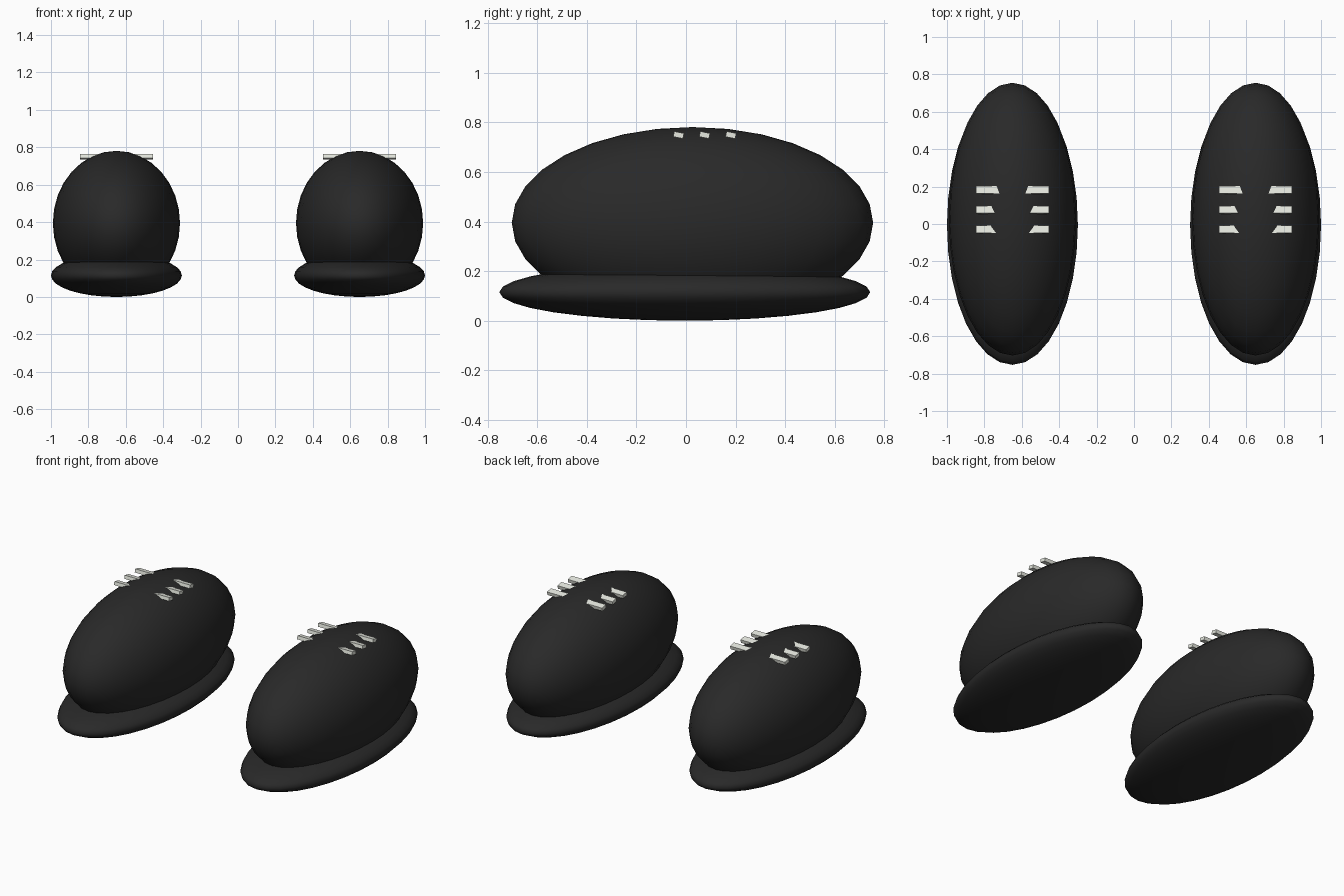
import bpy

if "Cube" in bpy.data.objects:
    bpy.data.objects.remove(bpy.data.objects["Cube"])


def material(name, rgb):
    m = bpy.data.materials.new(name)
    m.diffuse_color = (*rgb, 1)
    m.use_nodes = True
    m.node_tree.nodes["Principled BSDF"].inputs["Base Color"].default_value = m.diffuse_color
    return m


black = material("black_leather", (0.022, 0.022, 0.022))
white = material("pale_lace", (0.8, 0.82, 0.75))


def ellipsoid(name, loc, radii):
    bpy.ops.mesh.primitive_uv_sphere_add(segments=32, ring_count=16, radius=1, location=loc)
    ob = bpy.context.object
    ob.name = name
    ob.scale = radii
    bpy.ops.object.transform_apply(location=False, rotation=False, scale=True)
    bpy.ops.object.shade_smooth()
    ob.data.materials.append(black)


def lace(name, loc):
    bpy.ops.mesh.primitive_cube_add(size=1, location=loc, rotation=(-0.2, 0, 0))
    ob = bpy.context.object
    ob.name = name
    ob.scale = (0.39, 0.04, 0.022)
    ob.data.materials.append(white)


for side, x in (("left", -0.65), ("right", 0.65)):
    # flattened sole with a domed upper sunk into it
    ellipsoid(f"{side}_sole", (x, -0.005, 0.115), (0.35, 0.748, 0.115))
    ellipsoid(f"{side}_upper", (x, 0.026, 0.395), (0.34, 0.729, 0.386))
    # three tilted lace bars across the top
    for i, y in enumerate((-0.03, 0.075, 0.181)):
        lace(f"{side}_lace_{i + 1}", (x, y, 0.749))
